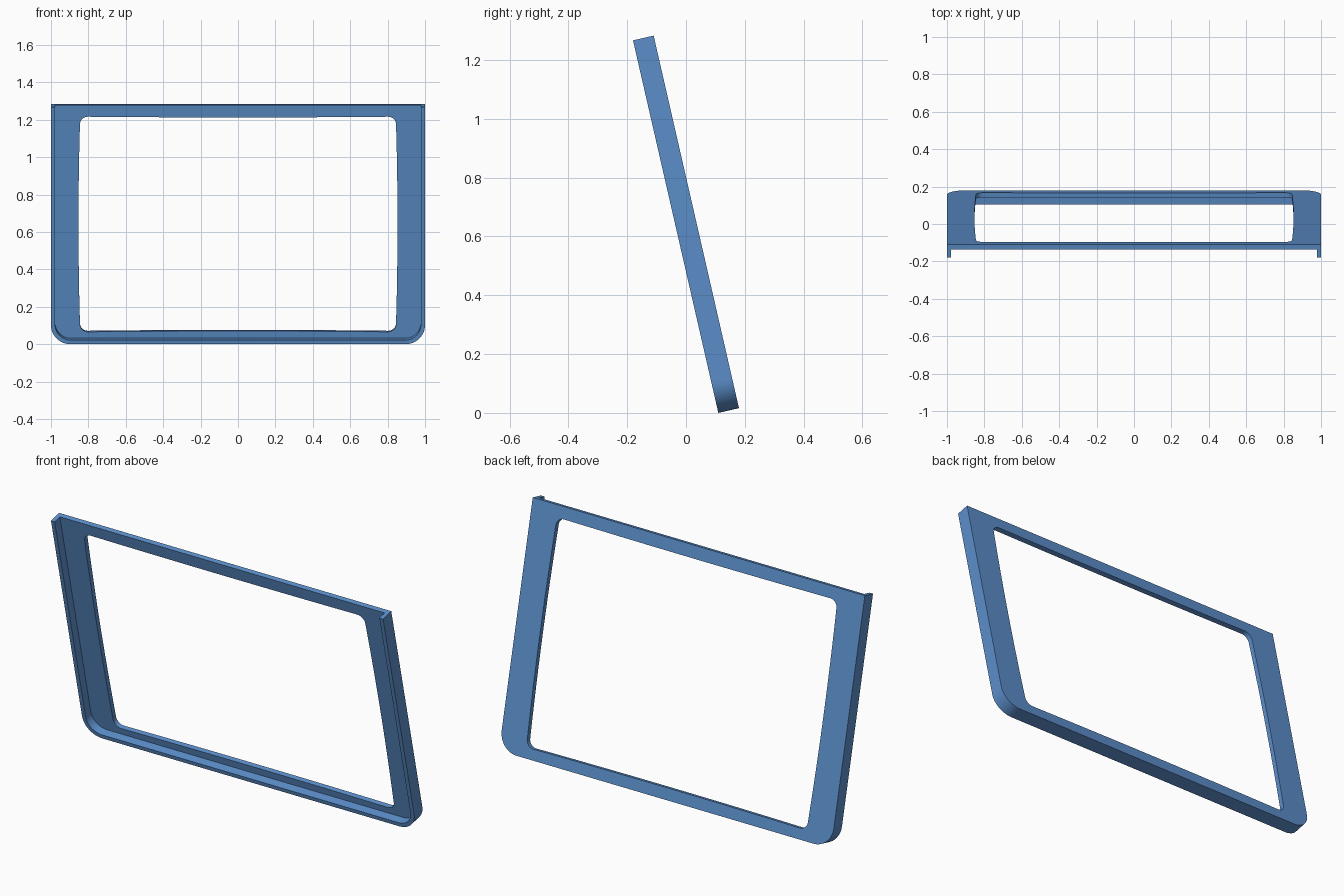
import bpy, bmesh, math
from mathutils import Matrix

if "Cube" in bpy.data.objects:
    bpy.data.objects.remove(bpy.data.objects["Cube"])

TILT = math.radians(12.9)
HEIGHT, DEPTH, PLATE_FRONT, LIP = 1.30, 0.072, 0.046, 0.022


def arc(cx, cz, r, a0, a1, n=12):
    return [(cx + r * math.cos(math.radians(a0 + (a1 - a0) * i / n)),
             cz + r * math.sin(math.radians(a0 + (a1 - a0) * i / n))) for i in range(n + 1)]


def u_outline(half, bottom, r):
    """Open U from top left, round the bottom corners, to top right."""
    return ([(-half, HEIGHT)] + arc(-half + r, bottom + r, r, 180, 270)
            + arc(half - r, bottom + r, r, 270, 360) + [(half, HEIGHT)])


def bowed(p, q, dx, dz, n=12):
    """Points strictly between p and q, pushed out along a shallow bow."""
    pts = []
    for i in range(1, n):
        t = i / n
        k = 4 * t * (1 - t)
        pts.append((p[0] + (q[0] - p[0]) * t + dx * k, p[1] + (q[1] - p[1]) * t + dz * k))
    return pts


def opening_outline():
    """Rounded window whose sides bow out and whose ends bow in slightly."""
    h, b, t, r = 0.845, 0.057, 1.237, 0.042
    corners = [arc(-h + r, b + r, r, 180, 270, 8), arc(h - r, b + r, r, 270, 360, 8),
               arc(h - r, t - r, r, 0, 90, 8), arc(-h + r, t - r, r, 90, 180, 8)]
    bows = [(0, 0.005), (0.008, 0), (0, -0.004), (-0.008, 0)]
    pts = []
    for i in range(4):
        pts += corners[i] + bowed(corners[i][-1], corners[(i + 1) % 4][0], *bows[i])
    return pts


bm = bmesh.new()


def ring(pts, y):
    return [bm.verts.new((x, y, z)) for x, z in pts]


def bridge(a, b, closed=False):
    n = len(a)
    for i in range(n if closed else n - 1):
        j = (i + 1) % n
        bm.faces.new((a[i], a[j], b[j], b[i]))


def fill_between(*loops):
    edges = []
    for lp in loops:
        for i in range(len(lp)):
            pair = (lp[i], lp[(i + 1) % len(lp)])
            edges.append(bm.edges.get(pair) or bm.edges.new(pair))
    bmesh.ops.triangle_fill(bm, edges=edges, use_beauty=True)


outer = u_outline(1.0, 0.0, 0.105)
lip = u_outline(1.0 - LIP, LIP, 0.085)
window = opening_outline()

outer_front, outer_back = ring(outer, 0), ring(outer, DEPTH)
lip_front, lip_back = ring(lip, 0), ring(lip, PLATE_FRONT)
win_front, win_back = ring(window, PLATE_FRONT), ring(window, DEPTH)

# Outer wall, raised lip and window reveal
bridge(outer_front, outer_back)
bridge(outer_front, lip_front)
bridge(lip_front, lip_back)
bridge(win_front, win_back, True)
# Front and back of the plate around the window
fill_between(lip_back, win_front)
fill_between(outer_back, win_back)
# Open top end
bm.faces.new((outer_front[0], lip_front[0], lip_back[0], lip_back[-1],
              lip_front[-1], outer_front[-1], outer_back[-1], outer_back[0]))

bmesh.ops.recalc_face_normals(bm, faces=bm.faces[:])
# Lean the frame forward and centre it
bm.transform(Matrix.Translation((0, 0.11, 0)) @ Matrix.Rotation(TILT, 4, 'X'))

mesh = bpy.data.meshes.new("tilted_frame")
bm.to_mesh(mesh)
bm.free()
blue = bpy.data.materials.new("blue")
blue.diffuse_color = (0.107, 0.275, 0.60, 1)
blue.use_nodes = True
blue.node_tree.nodes["Principled BSDF"].inputs["Base Color"].default_value = blue.diffuse_color
mesh.materials.append(blue)
frame = bpy.data.objects.new("tilted_frame", mesh)
bpy.context.collection.objects.link(frame)
bpy.context.view_layer.objects.active = frame
frame.select_set(True)
bpy.ops.object.shade_smooth_by_angle(angle=math.radians(30))
